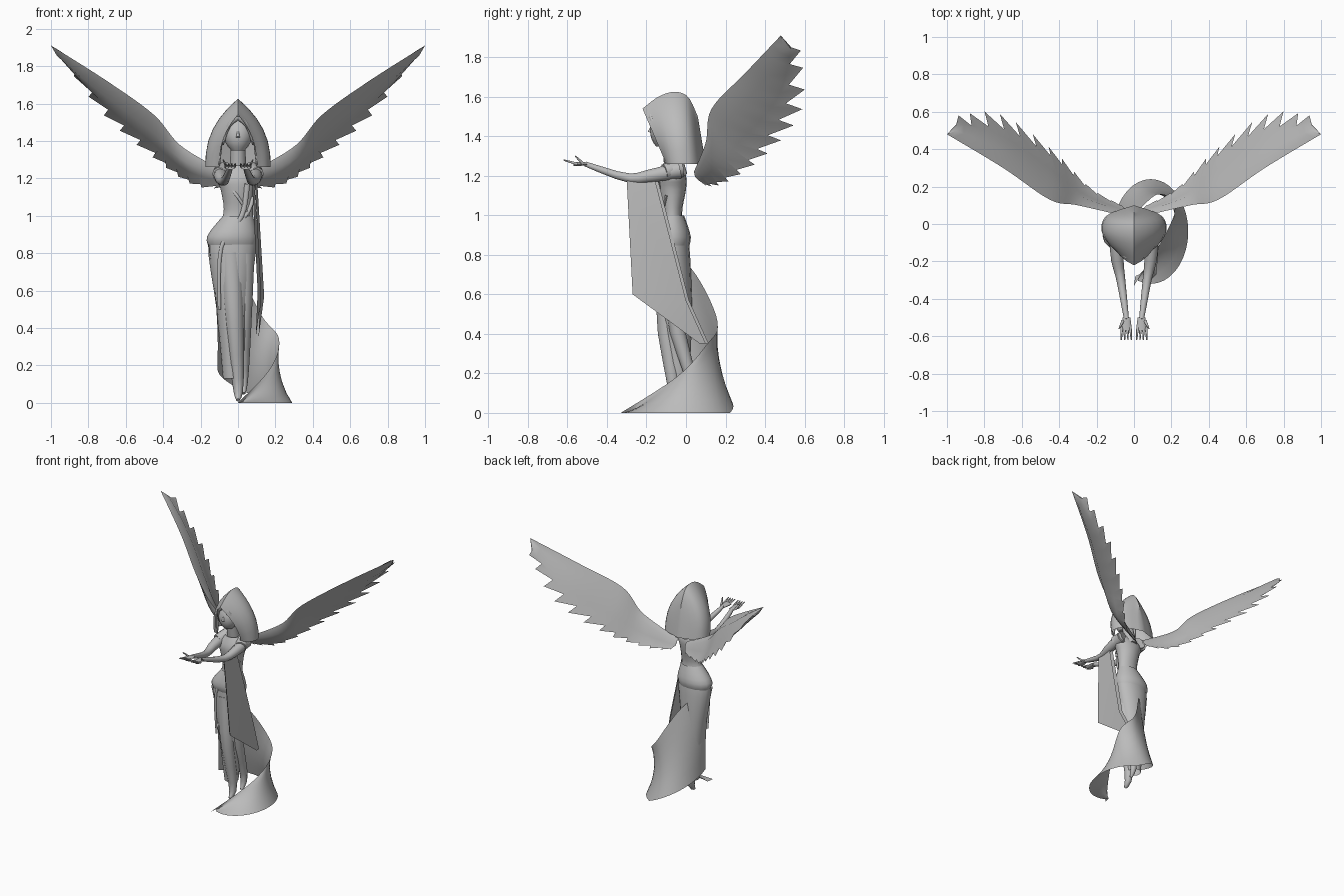
import bpy, bmesh
from math import sin, cos, pi, tau, radians
from mathutils import Vector

default_cube = bpy.data.objects.get("Cube")
if default_cube:
    bpy.data.objects.remove(default_cube, do_unlink=True)

grey = (.5, .5, .5, 1)
stone = bpy.data.materials.new("grey_stone")
stone.use_nodes = True
stone.diffuse_color = grey
stone.node_tree.nodes["Principled BSDF"].inputs["Base Color"].default_value = grey
parts = []


def loft(name, rings, closed=True, cap=False):
    """Skin a list of equal point rings into one part."""
    bm = bmesh.new()
    rows = [[bm.verts.new(point) for point in ring] for ring in rings]
    count = len(rows[0])
    for row, following in zip(rows, rows[1:]):
        for i in range(count if closed else count - 1):
            j = (i + 1) % count
            bm.faces.new((row[i], row[j], following[j], following[i]))
    if cap:
        bm.faces.new(rows[0])
        bm.faces.new(rows[-1])
    bmesh.ops.remove_doubles(bm, verts=bm.verts, dist=.0005)
    bmesh.ops.recalc_face_normals(bm, faces=bm.faces)
    mesh = bpy.data.meshes.new(name)
    bm.to_mesh(mesh)
    bm.free()
    mesh.materials.append(stone)
    part = bpy.data.objects.new(name, mesh)
    bpy.context.collection.objects.link(part)
    parts.append(part)


def along(points, t):
    """Smooth interpolation through control points; t counts the points."""
    last = len(points) - 1
    t = min(max(t, 0), last)
    i = min(int(t), last - 1)
    u = t - i
    a, b, c, d = (Vector(points[min(max(k, 0), last)]) for k in range(i - 1, i + 3))
    return (b * 2 + (c - a) * u + (a * 2 - b * 5 + c * 4 - d) * u ** 2
            + (b * 3 - a - c * 3 + d) * u ** 3) / 2


def resample(points, steps):
    return [along(points, k / steps * (len(points) - 1)) for k in range(steps + 1)]


def ellipse(z, x, y, rx, ry, sides=16):
    angles = [k * tau / sides for k in range(sides)]
    return [(x + rx * cos(angle), y + ry * sin(angle), z) for angle in angles]


def mirrored(points, sign):
    return [(x * sign, y, z) for x, y, z in points]


def tube(name, path, start, end, flat=1, sides=10, steps=8):
    """Tapered limb on a smooth path; flat squashes its section."""
    centres = resample(path, steps)
    rings = []
    for i, centre in enumerate(centres):
        direction = (centres[min(i + 1, steps)] - centres[max(i - 1, 0)]).normalized()
        across = Vector((1, 0, 0))
        across = (across - direction * across.dot(direction)).normalized()
        up = direction.cross(across) * flat
        radius = start + (end - start) * i / steps
        angles = [k * tau / sides for k in range(sides)]
        rings.append([centre + (across * cos(angle) + up * sin(angle)) * radius
                      for angle in angles])
    loft(name, rings, cap=True)


def gown_part(name, profile, steps):
    """Stack ellipses from (height, x, half width, half depth)."""
    rings = []
    for z, x, width, depth in resample(profile, steps):
        rings.append(ellipse(z, x, -.03 - .04 * min(z, 1), width, depth))
    loft(name, rings)


# Fitted gown from shoulders to shins, with a loose wrap at the hips
gown_part("gown", [(1.27, 0, .05, .04), (1.2, 0, .11, .07), (1.13, 0, .09, .07),
                   (1, 0, .08, .05), (.86, -.03, .13, .08), (.5, -.03, .085, .08),
                   (.13, -.03, .05, .05)], 24)
gown_part("hip_wrap", [(1, 0, .08, .06), (.89, -.03, .135, .09), (.82, -.03, .12, .07)], 8)

# Cloth sweeping round the back and down to a point on the floor in front
top_edge = [(-.16, -.1, .85), (0, .05, .7), (.13, .16, .46), (.22, .1, .34),
            (.17, -.05, .18), (0, -.33, 0)]
columns = []
turns = 30
for k, top in enumerate(resample(top_edge, turns)):
    degrees = 190 - 300 * k / turns
    angle = radians(degrees)
    hem = Vector((.09 + .2 * cos(angle), -.04 + .28 * sin(angle), max(0, degrees - 70) / 600))
    column = []
    for step in range(7):
        u = step / 6
        point = top.lerp(hem, u)
        sag = 1 - u * (1 - u) / 2
        column.append((point.x * sag, point.y * sag, max(point.z, 0)))
    columns.append(column)
loft("trailing_cloth", columns, closed=False)

# Two layers of drape hanging from the left arm
front_edge = [(.09, -.3, 1.18), (.12, -.27, .6), (.11, .07, .35)]
back_edge = [(.1, -.17, 1.23), (.14, 0, .57), (.11, .1, .35)]
for name, inset in (("outer_drape", 0), ("inner_drape", .015)):
    rows = []
    for front, back in zip(front_edge, back_edge):
        shift = Vector((-inset, inset, 0))
        rows.append([Vector(front) + shift, Vector(back) + shift])
    loft(name, rows, closed=False)

# Sashes crossing the front
tube("front_sash", [(.05, -.14, 1.17), (.02, -.13, 1), (-.09, -.14, .83), (-.1, -.12, .5)],
     .015, .008, .6, steps=15)
tube("waist_sash", [(.08, -.1, 1.1), (.04, -.12, 1), (-.12, -.12, .86)], .01, .01, .7)
tube("chest_fold", [(-.08, -.1, 1.2), (0, -.14, 1.1), (.06, -.11, 1)], .01, .006, .6)

# Legs with pointed feet
tube("front_leg", [(-.04, -.08, .8), (-.02, -.1, .45), (0, -.06, .1), (0, -.1, .015)], .07, .01)
tube("rear_leg", [(.03, -.07, .8), (.03, -.05, .45), (.03, .03, .15), (.03, 0, .05)], .06, .01)

# Neck, head and face
tube("neck", [(0, -.04, 1.2), (0, -.08, 1.4)], .05, .035)
head = []
for step in range(1, 12):
    u = step / 12
    radius = .08 * sin(pi * u) ** .6
    head.append(ellipse(1.33 + .23 * u, 0, -.12 + .04 * u, radius, radius))
loft("head", head, cap=True)
tube("nose", [(0, -.17, 1.46), (0, -.185, 1.42)], .004, .01)
for side, sign in (("left", 1), ("right", -1)):
    tube(side + "_lip", mirrored([(0, -.17, 1.39), (.02, -.16, 1.39)], sign), .006, .002)
    tube(side + "_eyelid", mirrored([(.02, -.17, 1.44), (.05, -.155, 1.44)], sign), .005, .003)
    tube(side + "_fringe", mirrored([(0, -.18, 1.53), (.05, -.17, 1.48), (.08, -.12, 1.38)], sign),
         .018, .004)
    tube(side + "_lock", mirrored([(.09, -.11, 1.45), (.1, -.11, 1.27)], sign), .015, .003)

# Hood from arches running front to back: width, foot y, crown y, crown height
arches = [(.1, -.1, -.22, 1.54), (.15, -.08, -.14, 1.6), (.175, -.02, -.06, 1.625),
          (.14, .05, .01, 1.6), (0, .1, .06, 1.5)]
hood = []
for width, foot, crown, height in resample(arches, 14):
    half = []
    for step in range(9):
        u = sin(step / 8 * pi / 2)
        half.append((width * (1 - u ** 2.5), foot + (crown - foot) * u,
                     1.26 + (height - 1.26) * u))
    hood.append(half + mirrored(half[-2::-1], -1))
loft("hood", hood, closed=False)

# Arms, cupped hands and wings
leading = [(.04, .04, 1.22), (.3, .1, 1.37), (.45, .13, 1.54), (.7, .3, 1.72), (1, .48, 1.91)]
trailing = [(.04, .09, 1.15), (.23, .19, 1.16), (.44, .4, 1.3), (.72, .59, 1.54), (.95, .58, 1.85)]
feathers = 13
for side, sign in (("left", 1), ("right", -1)):
    tube(side + "_arm", mirrored([(.09, -.03, 1.23), (.09, -.18, 1.2), (.07, -.3, 1.19),
                                  (.04, -.51, 1.26)], sign), .045, .013)
    tube(side + "_shoulder_puff", mirrored([(.07, -.03, 1.24), (.1, -.11, 1.22)], sign), .05, .04)
    tube(side + "_palm", mirrored([(.04, -.5, 1.26), (.04, -.57, 1.26)], sign), .02, .03, .4)
    for finger in range(4):
        x = .02 + .015 * finger
        tube(f"{side}_finger_{finger}", mirrored([(x, -.55, 1.26), (x * 1.2 - .01, -.62, 1.28)], sign),
             .008, .003)
    tube(side + "_thumb", mirrored([(.06, -.52, 1.26), (.08, -.56, 1.3)], sign), .009, .003)

    # Cambered wing: swept feather tips and notches alternate behind the leading edge
    sections = []
    for i in range(2 * feathers):
        reach = i / feathers / 2
        t = reach * 4
        lead, rear = along(leading, t), along(trailing, t)
        chord = rear - lead
        span = along(leading, t + .1) - along(leading, t - .1)
        normal = chord.cross(span).normalized()
        if i % 2:
            tail = lead + chord * (.9 - .4 * reach ** 3)
        else:
            tail = along(trailing, t + .22)
        bulge = normal * min(.03, chord.length / 8)
        middle = lead + chord * .28
        sections.append(mirrored([lead, middle + bulge, lead + chord * .6 + bulge / 2, tail,
                                  lead + chord * .6, middle - bulge * .7], sign))
    sections.append(mirrored([leading[-1]] * 6, sign))
    loft(side + "_wing", sections)

# Soft shading with crisp edges kept
bpy.ops.object.select_all(action="DESELECT")
for part in parts:
    part.select_set(True)
bpy.context.view_layer.objects.active = parts[0]
bpy.ops.object.shade_smooth_by_angle(angle=radians(45))
